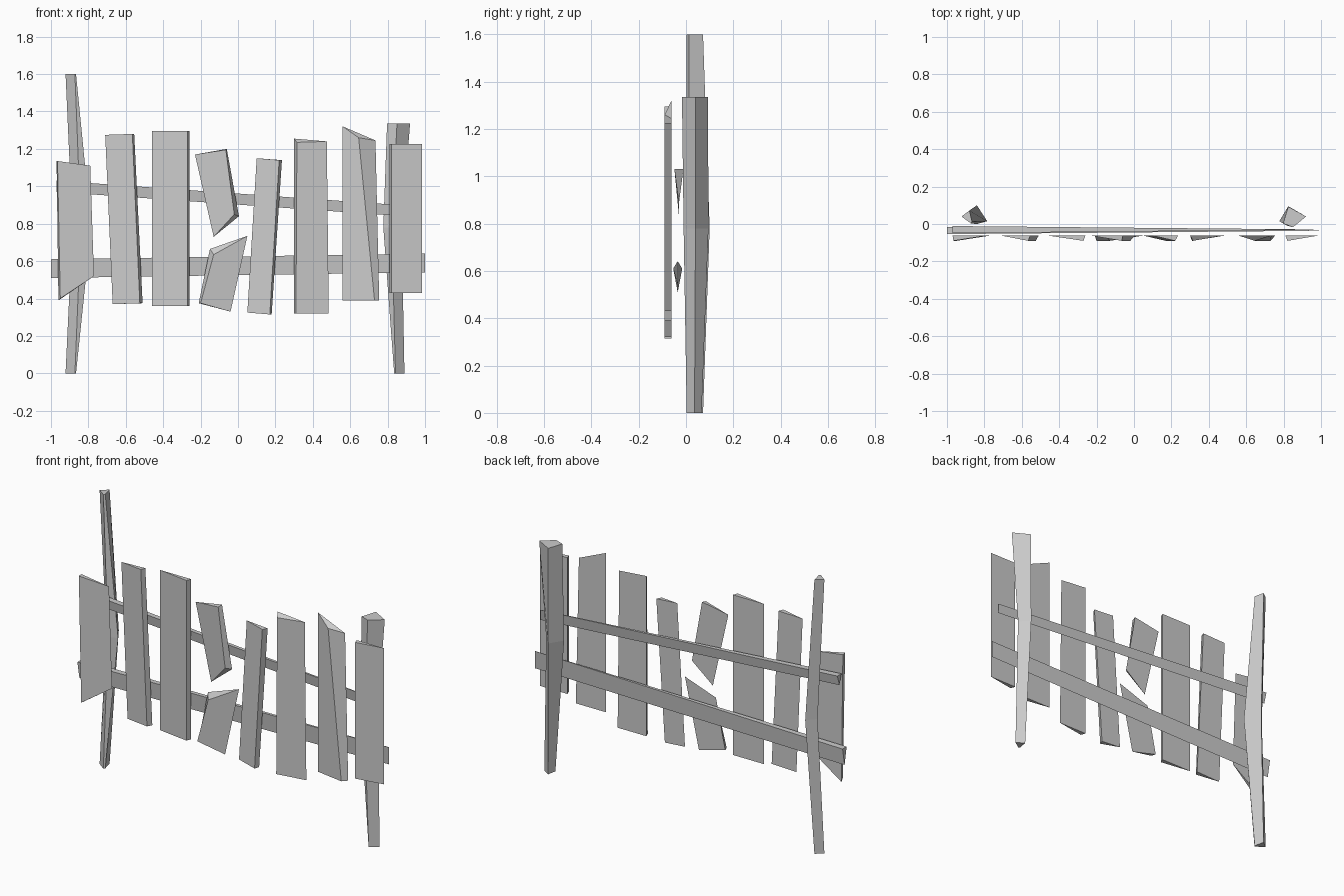
import bpy
import bmesh

cube = bpy.data.objects.get("Cube")
if cube:
    bpy.data.objects.remove(cube, do_unlink=True)

grey = bpy.data.materials.new("weathered grey")
grey.use_nodes = True
grey.diffuse_color = (0.6, 0.6, 0.6, 1)
grey.node_tree.nodes["Principled BSDF"].inputs["Base Color"].default_value = (0.6, 0.6, 0.6, 1)


def loft(name, rings):
    """Join matching rings of points into a closed, flat-shaded solid."""
    bm = bmesh.new()
    loops = [[bm.verts.new(p) for p in ring] for ring in rings]
    n = len(loops[0])
    for low, high in zip(loops, loops[1:]):
        for i in range(n):
            j = (i + 1) % n
            bm.faces.new((low[i], low[j], high[j], high[i]))
    bm.faces.new(loops[0][::-1])
    bm.faces.new(loops[-1])
    bmesh.ops.recalc_face_normals(bm, faces=bm.faces)
    mesh = bpy.data.meshes.new(name)
    bm.to_mesh(mesh)
    bm.free()
    mesh.materials.append(grey)
    obj = bpy.data.objects.new(name, mesh)
    bpy.context.collection.objects.link(obj)


def plank(name, bottom_left, bottom_right, top_left, top_right, ridge_low, ridge_high):
    """Split wedge: a flat back and one raised ridge on the front."""
    back, front = -0.062, -0.09
    rings = []
    for left, right, ridge in ((bottom_left, bottom_right, ridge_low),
                               (top_left, top_right, ridge_high)):
        rings.append([(left[0], back, left[1]), (ridge[0], front, ridge[1]),
                      (right[0], back, right[1])])
    loft(name, rings)


def rail(name, left, right, y, depth):
    """Rail with a wide top at the left end, thinning towards the right."""
    rings = []
    for (x, low, high), half in ((left, 0.019), (right, 0.001)):
        rings.append([(x, y - half, high), (x, y, low), (x, y + half, high)])
    loft(name, rings)


def post(name, sections):
    loft(name, [[(x, y, z) for x, y in ring] for z, ring in sections])


# Fence planks, from the right side to the left
plank("plank_1", (-0.96, 0.39), (-0.77, 0.52), (-0.97, 1.135), (-0.79, 1.11),
      (-0.95, 0.40), (-0.965, 1.135))
plank("plank_2", (-0.67, 0.37), (-0.51, 0.375), (-0.71, 1.275), (-0.555, 1.28),
      (-0.525, 0.375), (-0.565, 1.28))
plank("plank_3", (-0.46, 0.36), (-0.26, 0.36), (-0.46, 1.295), (-0.26, 1.295),
      (-0.27, 0.36), (-0.27, 1.295))
plank("broken_plank_top", (-0.13, 0.73), (0.005, 0.84), (-0.23, 1.17), (-0.06, 1.20),
      (-0.02, 0.85), (-0.065, 1.195))
plank("broken_plank_bottom", (-0.21, 0.375), (-0.04, 0.33), (-0.15, 0.665), (0.05, 0.735),
      (-0.20, 0.375), (-0.13, 0.635))
plank("plank_4", (0.05, 0.325), (0.18, 0.315), (0.10, 1.15), (0.235, 1.14),
      (0.17, 0.315), (0.22, 1.14))
plank("plank_5", (0.30, 0.32), (0.485, 0.32), (0.30, 1.255), (0.475, 1.24),
      (0.31, 0.32), (0.315, 1.235))
plank("plank_6", (0.56, 0.39), (0.755, 0.39), (0.56, 1.32), (0.735, 1.245),
      (0.73, 0.39), (0.645, 1.26))
plank("plank_7", (0.81, 0.43), (0.985, 0.43), (0.81, 1.225), (0.985, 1.225),
      (0.82, 0.43), (0.82, 1.225))

# Cross rails
rail("upper_rail", (-0.97, 0.97, 1.03), (0.96, 0.835, 0.893), -0.03, 0.02)
rail("lower_rail", (-1.0, 0.51, 0.61), (1.0, 0.54, 0.64), -0.035, 0.02)

# Bent posts: each ring runs outer, front, inner, back
tall_end = [(-0.922, 0.04), (-0.872, 0.003), (-0.866, 0.012), (-0.88, 0.072)]
post("tall_post", [
    (0.0, tall_end),
    (0.78, [(-0.885, 0.05), (-0.84, 0.0), (-0.785, 0.015), (-0.84, 0.1)]),
    (1.6, tall_end)])
post("short_post", [
    (0.0, [(0.89, 0.036), (0.842, 0.003), (0.835, 0.012), (0.845, 0.066)]),
    (0.78, [(0.875, 0.04), (0.822, -0.01), (0.777, 0.015), (0.825, 0.095)]),
    (1.335, [(0.92, 0.04), (0.85, -0.017), (0.797, 0.003), (0.825, 0.093)])])
